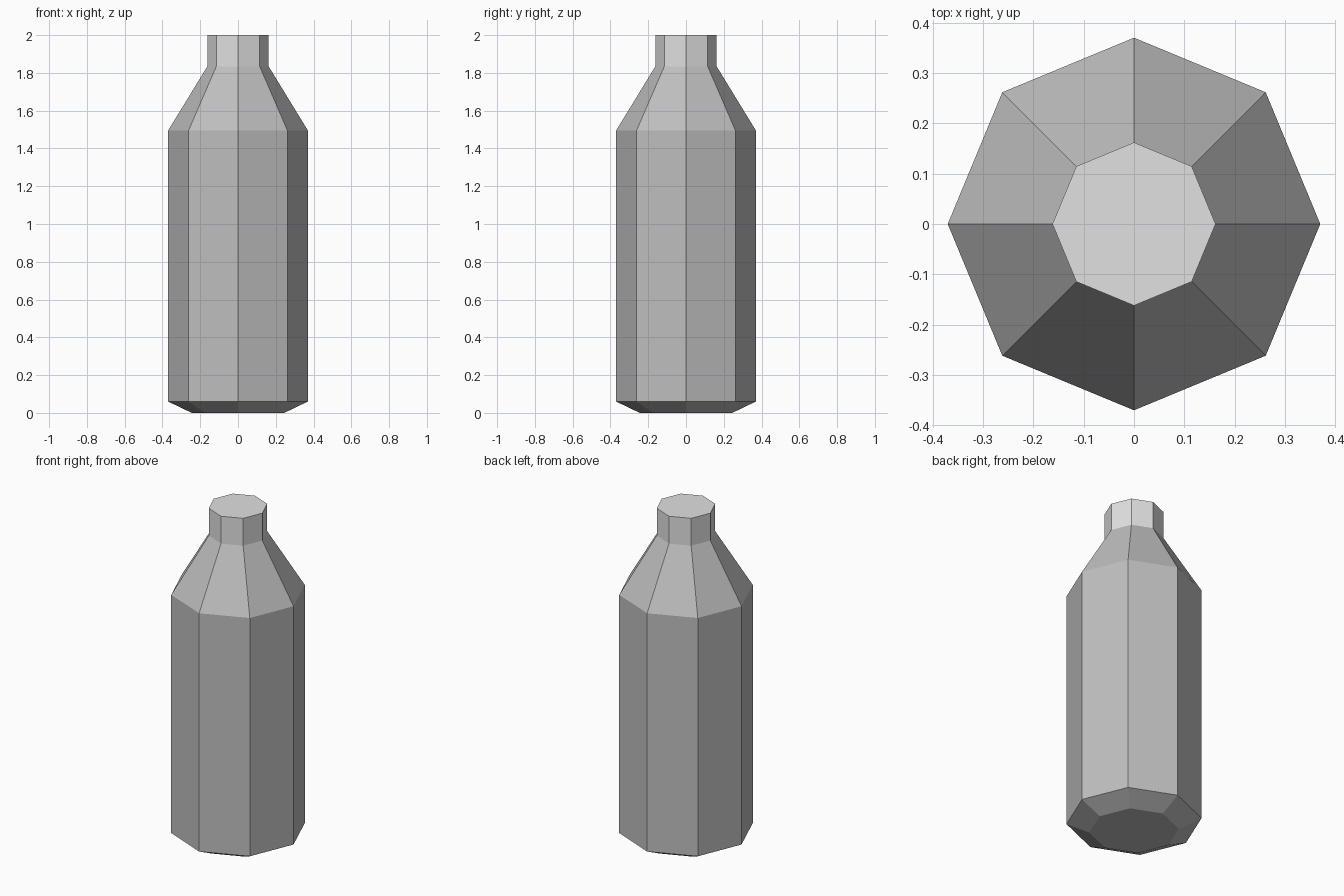
import bpy, bmesh, math

if "Cube" in bpy.data.objects:
    bpy.data.objects.remove(bpy.data.objects["Cube"])

SIDES = 8


def material(name, value):
    m = bpy.data.materials.new(name)
    m.diffuse_color = (value, value, value, 1)
    m.use_nodes = True
    m.node_tree.nodes["Principled BSDF"].inputs["Base Color"].default_value = m.diffuse_color
    return m


def lathe(name, profile, mat, cap_bottom=False, cap_top=False):
    """Spin a (radius, height) profile into an eight-sided shell."""
    bm = bmesh.new()
    rings = []
    for r, z in profile:
        rings.append([bm.verts.new((r * math.cos(math.tau * i / SIDES),
                                    r * math.sin(math.tau * i / SIDES), z))
                      for i in range(SIDES)])
    for low, high in zip(rings, rings[1:]):
        for i in range(SIDES):
            j = (i + 1) % SIDES
            bm.faces.new((low[i], low[j], high[j], high[i]))
    if cap_bottom:
        bm.faces.new(rings[0][::-1])
    if cap_top:
        bm.faces.new(rings[-1])
    me = bpy.data.meshes.new(name)
    bm.to_mesh(me)
    bm.free()
    me.materials.append(mat)
    ob = bpy.data.objects.new(name, me)
    bpy.context.collection.objects.link(ob)
    return ob


grey = material("bottle grey", 0.52)
light = material("cap light grey", 0.75)

# Bottle body: chamfered foot, straight wall, sloping shoulder
lathe("bottle_body", [(0.245, 0), (0.37, 0.06), (0.37, 1.495), (0.162, 1.835)],
      grey, cap_bottom=True)
# Cap on the neck
lathe("bottle_cap", [(0.162, 1.835), (0.162, 2.0)], light, cap_top=True)
